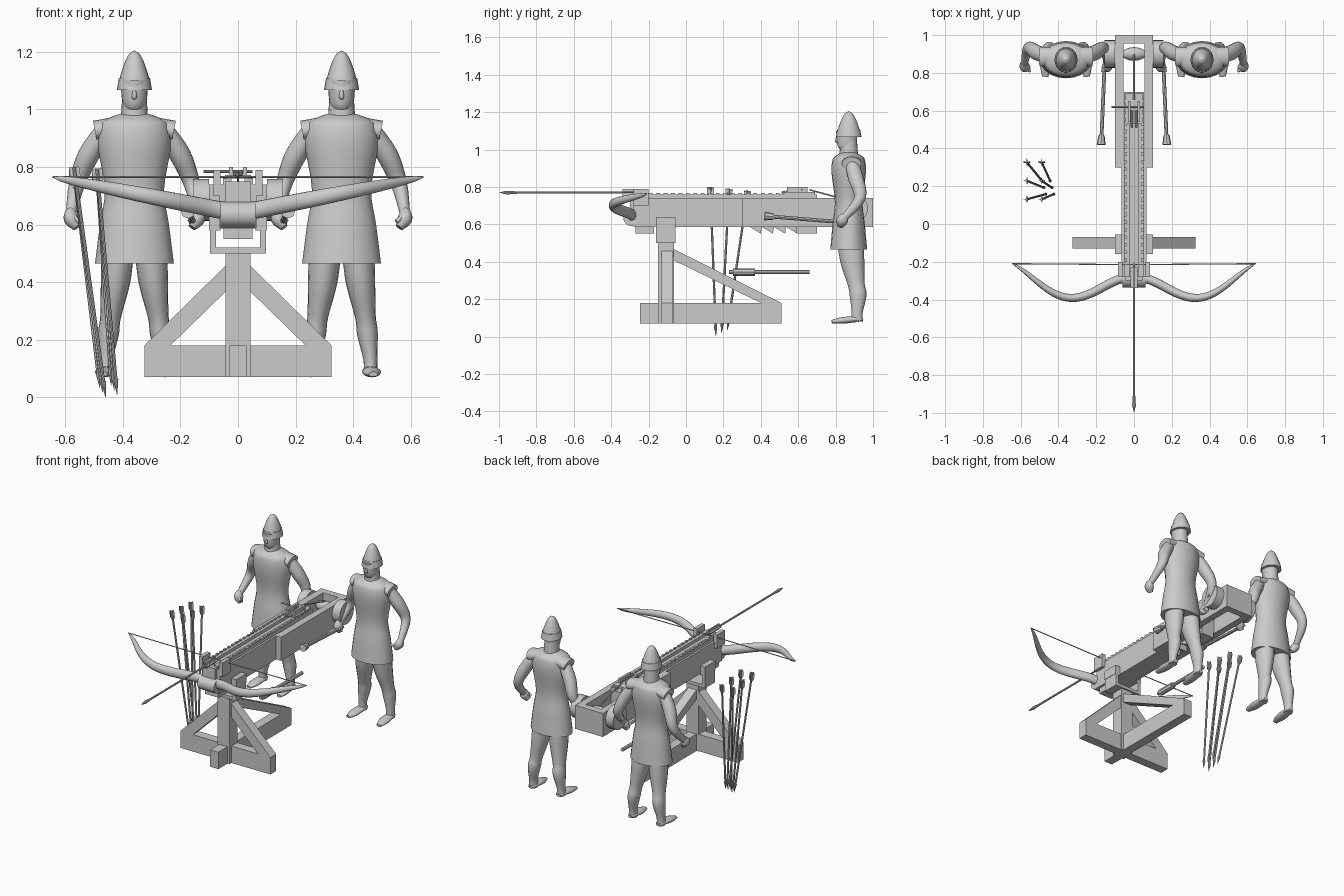
import bpy, bmesh, math
from mathutils import Vector

if "Cube" in bpy.data.objects:
    bpy.data.objects.remove(bpy.data.objects["Cube"], do_unlink=True)

PALE_GREY = (0.6, 0.6, 0.6, 1)
grey = bpy.data.materials.new("plain_grey")
grey.use_nodes = True
grey.diffuse_color = PALE_GREY
grey.node_tree.nodes["Principled BSDF"].inputs["Base Color"].default_value = PALE_GREY

UP, BACK = Vector((0, 0, 1)), Vector((0, 1, 0))


def finish(name, bm, mirror=False, smooth=False, at=(0, 0, 0)):
    bmesh.ops.recalc_face_normals(bm, faces=bm.faces[:])
    mesh = bpy.data.meshes.new(name)
    bm.to_mesh(mesh)
    bm.free()
    mesh.materials.append(grey)
    if smooth:
        mesh.polygons.foreach_set("use_smooth", [True] * len(mesh.polygons))
        mesh.set_sharp_from_angle(angle=math.radians(40))
    part = bpy.data.objects.new(name, mesh)
    part.location = at
    bpy.context.collection.objects.link(part)
    if mirror:
        part.modifiers.new("other_side", "MIRROR").use_mirror_merge = False


def skin(bm, rings):
    """Join rings of vertices into a closed solid."""
    for ring, following in zip(rings, rings[1:]):
        for k in range(len(ring)):
            bm.faces.new((ring[k - 1], ring[k], following[k], following[k - 1]))
    bm.faces.new(rings[0])
    bm.faces.new(rings[-1])


def prism(name, outline, axis, span, mirror=False):
    """Extrude an outline along x (given as y, z) or along y (given as x, z)."""
    bm = bmesh.new()
    rings = []
    for depth in span:
        if axis == "x":
            rings.append([bm.verts.new((depth, a, b)) for a, b in outline])
        else:
            rings.append([bm.verts.new((a, depth, b)) for a, b in outline])
    skin(bm, rings)
    finish(name, bm, mirror)


def box(name, x, y, z, mirror=False):
    """Box from its spans; a single x is a half width about the centre."""
    span = x if isinstance(x, tuple) else (-x, x)
    (front, back), (low, high) = y, z
    prism(name, [(front, low), (back, low), (back, high), (front, high)], "x", span, mirror)


def spline(points, steps):
    """Pass a smooth path through points and their radii."""
    path = []
    padded = [Vector(p) for p in [points[0], *points, points[-1]]]
    for before, start, end, after in zip(padded, padded[1:], padded[2:], padded[3:]):
        leave, arrive = (end - before) / 2, (after - start) / 2
        for s in range(steps):
            t = s / steps
            blend = t * t * (3 - 2 * t)
            path.append(start.lerp(end, blend) + leave * t * (1 - t) ** 2 - arrive * t * t * (1 - t))
    return path + [padded[-1]]


def tube(name, points, steps=4, flat=1, sides=16, mirror=False, at=(0, 0, 0), ref=BACK):
    """Sweep an ellipse along points of x, y, z, radius; flat scales it along ref."""
    path = spline(points, steps)
    bm, rings = bmesh.new(), []
    for i, p in enumerate(path):
        along = path[min(i + 1, len(path) - 1)] - path[max(i - 1, 0)]
        across = along.xyz.cross(ref).normalized()
        other = across.cross(along.xyz).normalized()
        radius = max(p.w, 0.0005)
        turns = [math.tau * k / sides for k in range(sides)]
        rings.append([bm.verts.new(p.xyz + radius * (across * math.cos(a) + other * flat * math.sin(a)))
                      for a in turns])
    skin(bm, rings)
    finish(name, bm, mirror, True, at)


def rod(name, start, end, radius, end_radius=None, sides=8, mirror=False):
    tip = radius if end_radius is None else end_radius
    steep = abs(end[2] - start[2]) > abs(end[0] - start[0]) + abs(end[1] - start[1])
    tube(name, [(*start, radius), (*end, tip)], 1, 1, sides, mirror, ref=BACK if steep else UP)


# Stand: crossed feet, post, braces and yoke
FLOOR, BEAM_TOP = .07, .18
BEAM, YOKE = (-.13, -.07), (-.16, -.055)
box("cross_foot", .325, BEAM, (FLOOR, BEAM_TOP))
box("long_foot", .03, (-.245, .51), (FLOOR, BEAM_TOP))
box("post", .043, (-.15, -.065), (FLOOR, .52))
prism("side_brace", [(.04, .46), (.325, BEAM_TOP), (.235, BEAM_TOP), (.04, .37)], "y", BEAM, True)
prism("rear_brace", [(-.07, .47), (.51, BEAM_TOP), (.4, BEAM_TOP), (-.07, .41)], "x", (-.03, .03))
box("yoke_base", .098, YOKE, (.5, .52))
box("yoke_arm", (.077, .098), YOKE, (.5, .64), mirror=True)
box("yoke_plate", (.06, .1), YOKE, (.58, .64), mirror=True)

# Stock, sliding rails and rear frame
BOTTOM, TOP, RAIL_TOP = .587, .74, .76
STOCK_FRONT, JOINT, CORE_END = -.28, .3, .7
box("stock", .065, (STOCK_FRONT, JOINT), (BOTTOM, TOP))
box("rear_core", .05, (JOINT, CORE_END), (BOTTOM, TOP))
box("frame_front", .085, (JOINT, .34), (BOTTOM, TOP))
box("frame_end", .1, (.955, 1), (BOTTOM, TOP))
box("frame_wall", (.055, .1), (JOINT, 1), (BOTTOM, TOP), mirror=True)
box("rail", (.022, .052), (STOCK_FRONT, CORE_END), (TOP, RAIL_TOP), mirror=True)
for i in range(22):
    front = i * .04 - .2
    box("rail_tooth", (.04, .052), (front, front + .02), (RAIL_TOP, RAIL_TOP + .008), mirror=True)
box("front_lug", (.06, .085), (STOCK_FRONT, -.2), (CORE_END, .79), mirror=True)

# Sawtooth ratchet and blocks under the stock
TOOTH_TIP = .55
for i in range(5):
    front = .34 + i * .065
    prism("ratchet_tooth", [(front, BOTTOM), (front + .065, BOTTOM), (front + .06, TOOTH_TIP)], "x", (-.03, .03))
box("ratchet_block", .045, (.59, CORE_END), (TOOTH_TIP, BOTTOM))
box("front_keel", .05, (-.27, -.17), (TOOTH_TIP, BOTTOM))

# Loose lever beneath the stock
LEVER = .345
rod("lever_shaft", (0, .23, LEVER), (0, .66, LEVER), .011)
rod("lever_grip", (0, .25, LEVER), (0, .37, LEVER), .02)


# Bow, seat and string
def limb_point(t):
    y = -.29 + .08 * t * t - .12 * max(math.sin(math.pi * t), 0) ** 1.5
    return (.06 + .585 * t, y, .65 + .115 * t, .024 * math.sqrt(1 - t * t))


TIP = limb_point(1)[:3]
tube("bow_limb", [limb_point(i / 24) for i in range(25)], 1, 1.25, mirror=True, ref=UP)
rod("bow_string", TIP, (0, -.215, TIP[2]), .003, mirror=True)
rod("bow_clasp", (-.06, -.29, .635), (.06, -.29, .635), .045, sides=16)
box("bow_seat", .045, (-.3, -.25), (.65, .75))

# Loaded bolt lying along the rails
BOLT = .77
rod("bolt_shaft", (0, -.95, BOLT), (0, -.21, BOLT), .006)
rod("bolt_point", (0, -1, BOLT), (0, -.96, BOLT), 0, .01)
rod("bolt_socket", (0, -.96, BOLT), (0, -.9, BOLT), .01, .006)
box("bolt_flight", .002, (-.34, -.23), (BOLT - .018, BOLT + .02))
box("bolt_side_flight", .018, (-.34, -.23), (BOLT - .002, BOLT + .002))

# Trigger carriage
TRIGGER = .785
box("carriage", .045, (.53, .69), (RAIL_TOP, .772))
box("trigger_cheek", (.018, .032), (.54, .65), (BOLT, .8), mirror=True)
rod("claw", (.012, .6, TRIGGER), (.012, .51, BOLT), .006, mirror=True)
rod("trigger_pin", (-.12, .62, TRIGGER), (.05, .62, TRIGGER), .005)

# Windlass: axle, spool, drums, winding rope and hand bars
AXLE_Y, AXLE_Z = .9, .685
rod("axle", (-.17, AXLE_Y, AXLE_Z), (.17, AXLE_Y, AXLE_Z), .014)
tube("rope_spool", [(i * .02, AXLE_Y, AXLE_Z, .036 - .002 * i * i) for i in range(-3, 4)], 2, ref=UP)
rod("winding_rope", (0, .66, TRIGGER), (0, AXLE_Y, .72), .004)
rod("drum", (.1, AXLE_Y, AXLE_Z), (.155, AXLE_Y, AXLE_Z), .073, sides=24, mirror=True)
rod("hand_bar", (.155, .86, .61), (.173, .44, .643), .01, mirror=True)
rod("hand_bar_end", (.172, .47, .641), (.174, .42, .645), .016, .024, mirror=True)


# Crew: parts are laid out around each figure's own centre line
def soldier(prefix, centre):
    place = (centre, .87, 0)

    def column(name, profile, flat, lean=0, steps=4):
        points = [(0, lean, z, r) for z, r in profile]
        tube(prefix + name, points, steps, flat, 20, at=place)

    def limb(name, points, flat=1, ref=BACK):
        tube(prefix + name, points, 4, flat, mirror=True, at=place, ref=ref)

    column("_tunic", [(.465, .137), (.6, .12), (.72, .103), (.87, .127), (.94, .122), (.965, .1), (.985, .05)], .72)
    column("_neck", [(.96, .048), (1.05, .042)], 1.05)
    column("_head", [(.985, .015), (1, .032), (1.03, .043), (1.1, .048)], 1.2, -.01)
    column("_nose", [(1.075, .004), (1.045, .009), (1.035, .004)], 1.2, -.062)
    column("_helmet_brim", [(1.068, .061), (1.11, .054)], 1.12, steps=1)
    dome = [i / 10 for i in range(11)]
    column("_helmet_dome", [(1.11 + .095 * t, .051 * math.sqrt(1 - t)) for t in dome], 1.12, steps=1)

    limb("_shoulder", [(.06, .015, .94, .05), (.137, .015, .925, .052)], .7, UP)
    limb("_arm", [(.1, .015, .93, .034), (.16, .04, .84, .037), (.2, .06, .74, .028), (.22, -.02, .64, .018)], 1.1)
    limb("_hand", [(.222, -.02, .65, .016), (.22, -.035, .62, .026), (.2, -.045, .59, .014)], 1.2)
    limb("_thumb", [(.215, -.05, .63, .008), (.19, -.06, .61, .008)])
    limb("_leg", [(.058, .01, .5, .056), (.066, .02, .4, .051), (.083, .04, .28, .036),
                  (.09, .05, .22, .036), (.1, .045, .13, .024), (.1, .045, .08, .025)], 1.25)
    limb("_foot", [(.1, .075, .09, .016), (.1, .05, .093, .026), (.105, -.03, .087, .032), (.11, -.09, .08, .016)],
         .55, UP)


soldier("left_soldier", .36)
soldier("right_soldier", -.36)

# Sheaf of spare bolts leaning together
FLIGHT = [(-.018, 0), (.018, 0), (.018, -.04), (0, -.07), (-.018, -.04)]
for i in range(6):
    column, row = i % 2 - .5, i // 2 - 1
    top = Vector((-.53 + .08 * column, .23 + .1 * row, .8 - .005 * i))
    foot = Vector((-.45 + .04 * column - .01 * row, .19 + .03 * row, .008 * i))
    aim = (top - foot).normalized()
    neck = foot + aim * .055
    rod("spare_bolt_shaft", neck, top, .006)
    rod("spare_bolt_head", foot, neck, 0, .009)
    side = aim.cross(BACK).normalized()
    for wing in (side, side.cross(aim)):
        bm = bmesh.new()
        bm.faces.new([bm.verts.new(top + wing * a + aim * b) for a, b in FLIGHT])
        finish("spare_bolt_flight", bm)
